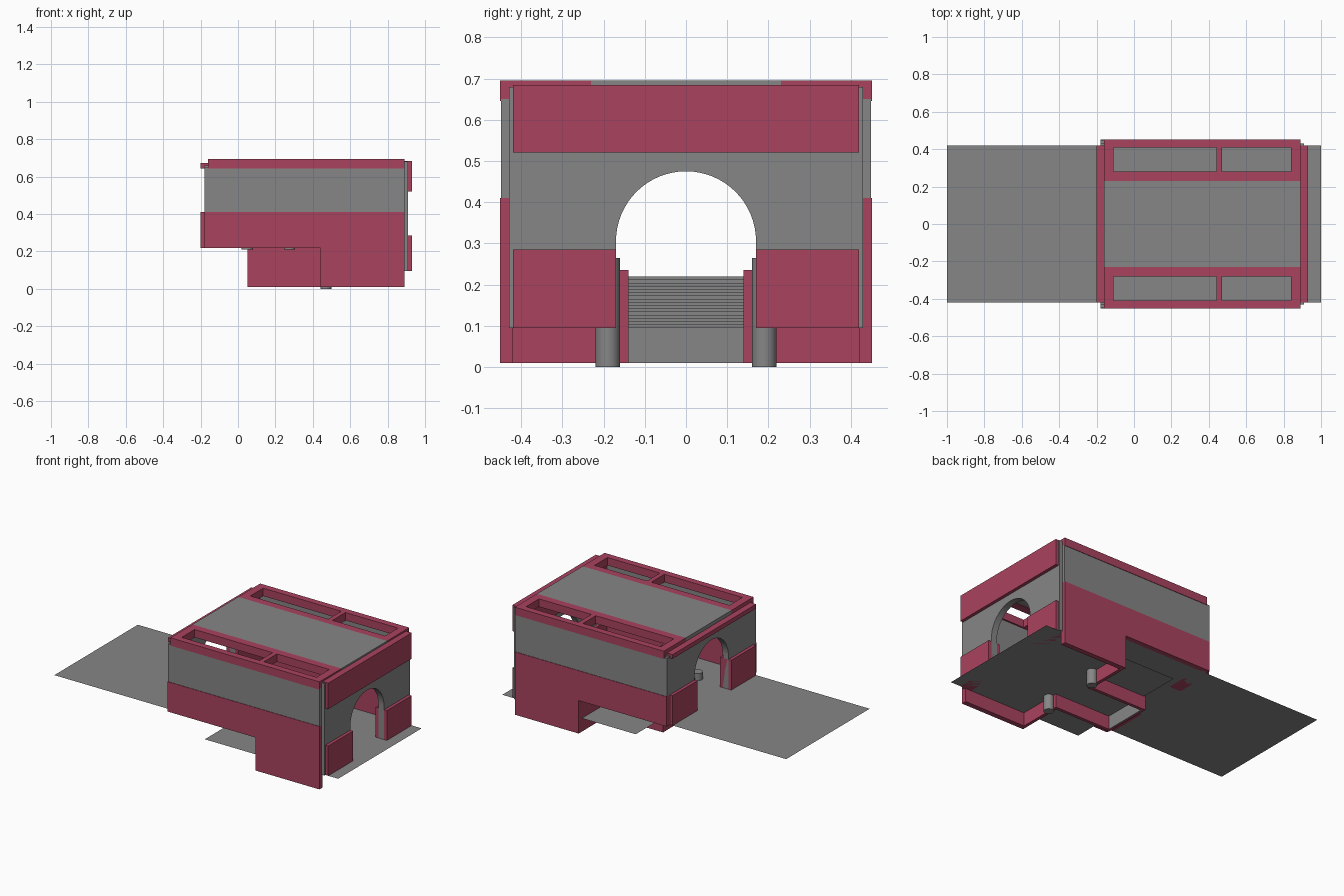
import bpy, bmesh, math

if "Cube" in bpy.data.objects:
    bpy.data.objects.remove(bpy.data.objects["Cube"])

def material(name, rgb):
    m = bpy.data.materials.new(name)
    m.diffuse_color = (*rgb, 1)
    m.use_nodes = True
    m.node_tree.nodes["Principled BSDF"].inputs["Base Color"].default_value = m.diffuse_color
    return m

RED = material("crimson", (0.40, 0.056, 0.115))
GREY = material("mid grey", (0.24, 0.24, 0.24))

def finish(name, bm, mat):
    bmesh.ops.recalc_face_normals(bm, faces=bm.faces)
    me = bpy.data.meshes.new(name)
    bm.to_mesh(me)
    bm.free()
    me.materials.append(mat)
    ob = bpy.data.objects.new(name, me)
    bpy.context.collection.objects.link(ob)
    return ob

def box(name, x0, x1, y0, y1, z0, z1, mat):
    bm = bmesh.new()
    bmesh.ops.create_cube(bm, size=1)
    for v in bm.verts:
        v.co = (x0 + (v.co.x + .5) * (x1 - x0), y0 + (v.co.y + .5) * (y1 - y0),
                z0 + (v.co.z + .5) * (z1 - z0))
    return finish(name, bm, mat)

def sides(name, x0, x1, y0, y1, z0, z1, mat):
    box(name + "_front", x0, x1, -y1, -y0, z0, z1, mat)
    box(name + "_back", x0, x1, y0, y1, z0, z1, mat)

def extrude(name, pts, offset, mat):
    bm = bmesh.new()
    f = bm.faces.new([bm.verts.new(p) for p in pts])
    r = bmesh.ops.extrude_face_region(bm, geom=[f])
    bmesh.ops.translate(bm, vec=offset,
                        verts=[g for g in r["geom"] if isinstance(g, bmesh.types.BMVert)])
    return finish(name, bm, mat)

def sheet(name, rects, z):
    bm = bmesh.new()
    for x0, x1, y0, y1 in rects:
        bm.faces.new([bm.verts.new(p) for p in
                      ((x0, y0, z), (x1, y0, z), (x1, y1, z), (x0, y1, z))])
    bmesh.ops.remove_doubles(bm, verts=bm.verts, dist=1e-5)
    return finish(name, bm, GREY)

def arch_wall(name, x0, x1, z0, z1):
    # wall outline with a round-headed doorway
    r, n = .17, 32
    pts = [(x0, -.43, z0), (x0, -r, z0)]
    pts += [(x0, -r * math.cos(math.pi * i / n), z0 + .21 + r * math.sin(math.pi * i / n))
            for i in range(n + 1)]
    pts += [(x0, r, z0), (x0, .43, z0), (x0, .43, z1), (x0, -.43, z1)]
    extrude(name, pts, (x1 - x0, 0, 0), GREY)

LOW, HIGH = .095, .22

# two floor levels, the upper one open over the stairwell
sheet("upper_floor", [(-1, .05, -.42, -.16), (-1, .05, -.16, .16), (-1, .05, .16, .42),
                      (.05, .44, -.42, -.16), (.05, .44, .16, .42)], HIGH)
sheet("lower_floor", [(.06, 1, -.42, .42)], LOW)

# end walls with doorways, flanking blocks and lintel bands
arch_wall("right_arch_wall", .87, .91, LOW, .68)
arch_wall("left_arch_wall", -.18, -.14, HIGH, .66)
sides("right_door_block", .85, .93, .17, .42, LOW, LOW + .19, RED)
sides("left_door_block", -.2, -.12, .17, .42, HIGH, HIGH + .19, RED)
box("right_lintel", .85, .93, -.42, .42, .52, .685, RED)
box("left_lintel", -.2, -.12, -.42, .42, .645, .672, RED)

# long side walls: stepped red base below a grey band
for s, tag in ((-1, "front"), (1, "back")):
    y = s * .42
    prof = [(-.18, HIGH), (.44, HIGH), (.44, .01), (.89, .01), (.89, .41), (-.18, .41)]
    extrude("side_base_" + tag, [(x, y, z) for x, z in prof], (0, s * .032, 0), RED)
sides("side_band", -.18, .89, .42, .449, .41, .65, GREY)

# roof slab and slotted red frame
box("roof_slab", -.16, .89, -.23, .23, .65, .695, GREY)
sides("frame_inner_beam", -.16, .89, .23, .28, .645, .695, RED)
sides("frame_outer_beam", -.16, .89, .41, .452, .645, .695, RED)
for i, (x0, x1) in enumerate(((-.16, -.11), (.44, .47), (.84, .89))):
    sides("frame_crossbar_%d" % i, x0, x1, .28, .41, .645, .695, RED)

# stairwell walls
sides("stairwell_side", .05, .46, .14, .16, .01, .235, RED)
sides("stairwell_cross_wall", .44, .46, .16, .43, .01, .235, RED)
box("stairwell_end", .05, .062, -.14, .14, .01, .215, RED)
box("stairwell_end_lining", .062, .068, -.14, .14, .01, .215, GREY)

# staircase between the two levels
n = 16
steps, run, rise = [(.05, LOW), (.05, HIGH)], .39 / n, (HIGH - LOW) / n
for i in range(n):
    x = .05 + run * (i + 1)
    steps += [(x, HIGH - rise * i), (x, HIGH - rise * (i + 1))]
extrude("stairs", [(x, -.14, z) for x, z in steps], (0, .28, 0), GREY)

# round posts around the stairwell
for x, z0 in ((.47, 0), (.275, .21), (.05, .21)):
    for y in (-.19, .19):
        bpy.ops.mesh.primitive_cylinder_add(vertices=24, radius=.03, depth=.265 - z0,
                                            location=(x, y, (z0 + .265) / 2))
        ob = bpy.context.object
        ob.name = "stair_post"
        ob.data.materials.append(GREY)
        bpy.ops.object.shade_smooth_by_angle()
